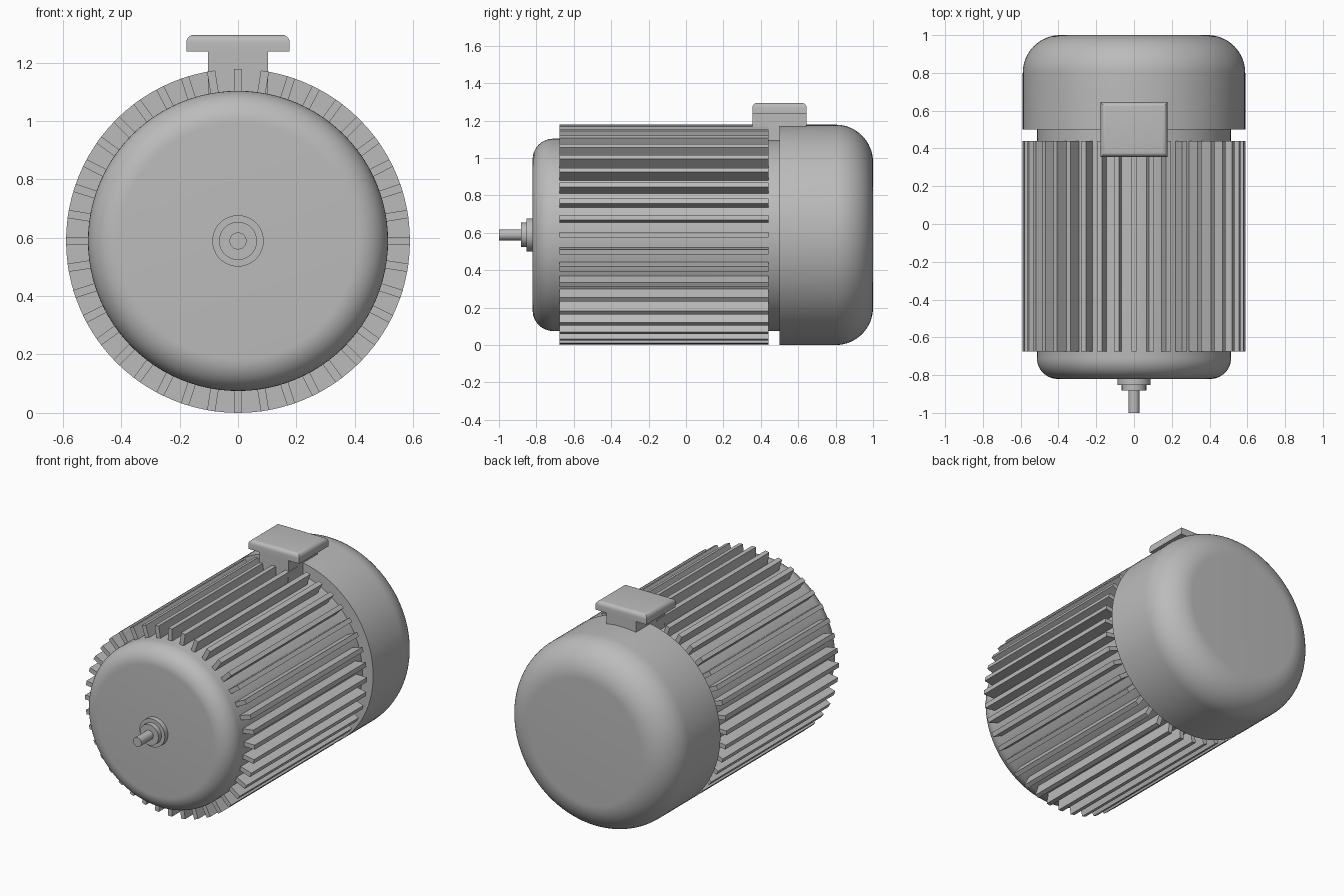
import bpy
import bmesh
from math import radians, pi, sin, cos
from mathutils import Matrix, Vector

cube = bpy.data.objects.get("Cube")
if cube:
    bpy.data.objects.remove(cube, do_unlink=True)

AXIS_Z = 0.589
BODY_R = 0.514
OUTER_R = 0.589

grey = bpy.data.materials.new("machine grey")
grey.use_nodes = True
COLOUR = (0.5, 0.5, 0.5, 1)
grey.diffuse_color = COLOUR
grey.node_tree.nodes["Principled BSDF"].inputs["Base Color"].default_value = COLOUR


def add_object(name, bm, smooth=True):
    mesh = bpy.data.meshes.new(name)
    bmesh.ops.recalc_face_normals(bm, faces=bm.faces)
    bm.to_mesh(mesh)
    bm.free()
    mesh.materials.append(grey)
    obj = bpy.data.objects.new(name, mesh)
    bpy.context.collection.objects.link(obj)
    if smooth:
        bpy.ops.object.select_all(action='DESELECT')
        obj.select_set(True)
        bpy.context.view_layer.objects.active = obj
        bpy.ops.object.shade_smooth_by_angle(angle=radians(35))
    return obj


def lathe(name, profile, segments=96):
    """Spin (radius, y) points around the motor axis."""
    bm = bmesh.new()
    verts = [bm.verts.new((r, y, AXIS_Z)) for r, y in profile]
    edges = [bm.edges.new(pair) for pair in zip(verts, verts[1:])]
    bmesh.ops.spin(bm, geom=verts + edges, cent=(0, 0, AXIS_Z), axis=(0, 1, 0),
                   angle=2 * pi, steps=segments)
    bmesh.ops.remove_doubles(bm, verts=bm.verts, dist=1e-5)
    return add_object(name, bm)


def rounded_drum(radius, open_y, closed_y, fillet, steps=12):
    """Profile of a closed drum with one rounded rim at closed_y."""
    side = 1 if closed_y > open_y else -1
    points = [(0, open_y), (radius, open_y)]
    for i in range(steps + 1):
        a = i / steps * pi / 2
        points.append((radius - fillet + fillet * cos(a),
                       closed_y - side * fillet * (1 - sin(a))))
    return points + [(0, closed_y)]


def add_box(bm, low, high):
    low, high = Vector(low), Vector(high)
    matrix = Matrix.Translation((low + high) / 2) @ Matrix.Diagonal((*(high - low), 1))
    return bmesh.ops.create_cube(bm, size=1, matrix=matrix)["verts"]


# Main drum and rear fan cover
lathe("motor_body", rounded_drum(BODY_R, 0.51, -0.82, 0.11))
lathe("fan_cover", rounded_drum(OUTER_R, 0.5, 1.0, 0.2, 16))

# Stepped front collar and shaft
lathe("shaft_and_collar", [(0, -0.81), (0.088, -0.81), (0.088, -0.852), (0.065, -0.852),
                           (0.065, -0.882), (0.029, -0.882), (0.029, -1), (0, -1)], 48)

# Radial cooling fins
FIN_COUNT = 40
bm = bmesh.new()
for i in range(FIN_COUNT):
    fin = add_box(bm, (-0.014, -0.675, BODY_R - 0.03), (0.014, 0.44, OUTER_R))
    bmesh.ops.rotate(bm, verts=fin, cent=(0, 0, 0),
                     matrix=Matrix.Rotation(i * 2 * pi / FIN_COUNT, 3, 'Y'))
bmesh.ops.translate(bm, verts=bm.verts, vec=(0, 0, AXIS_Z))
add_object("cooling_fins", bm, smooth=False)

# Terminal box neck
bm = bmesh.new()
add_box(bm, (-0.102, 0.356, 1.02), (0.102, 0.644, 1.25))
add_object("terminal_box_neck", bm, smooth=False)

# Terminal box lid with rounded top rim
bm = bmesh.new()
add_box(bm, (-0.177, 0.355, 1.238), (0.177, 0.645, 1.295))
rim = [e for e in bm.edges if all(v.co.z > 1.29 for v in e.verts)]
bmesh.ops.bevel(bm, geom=rim, offset=0.026, segments=5, profile=0.5, affect='EDGES')
add_object("terminal_box_lid", bm)
